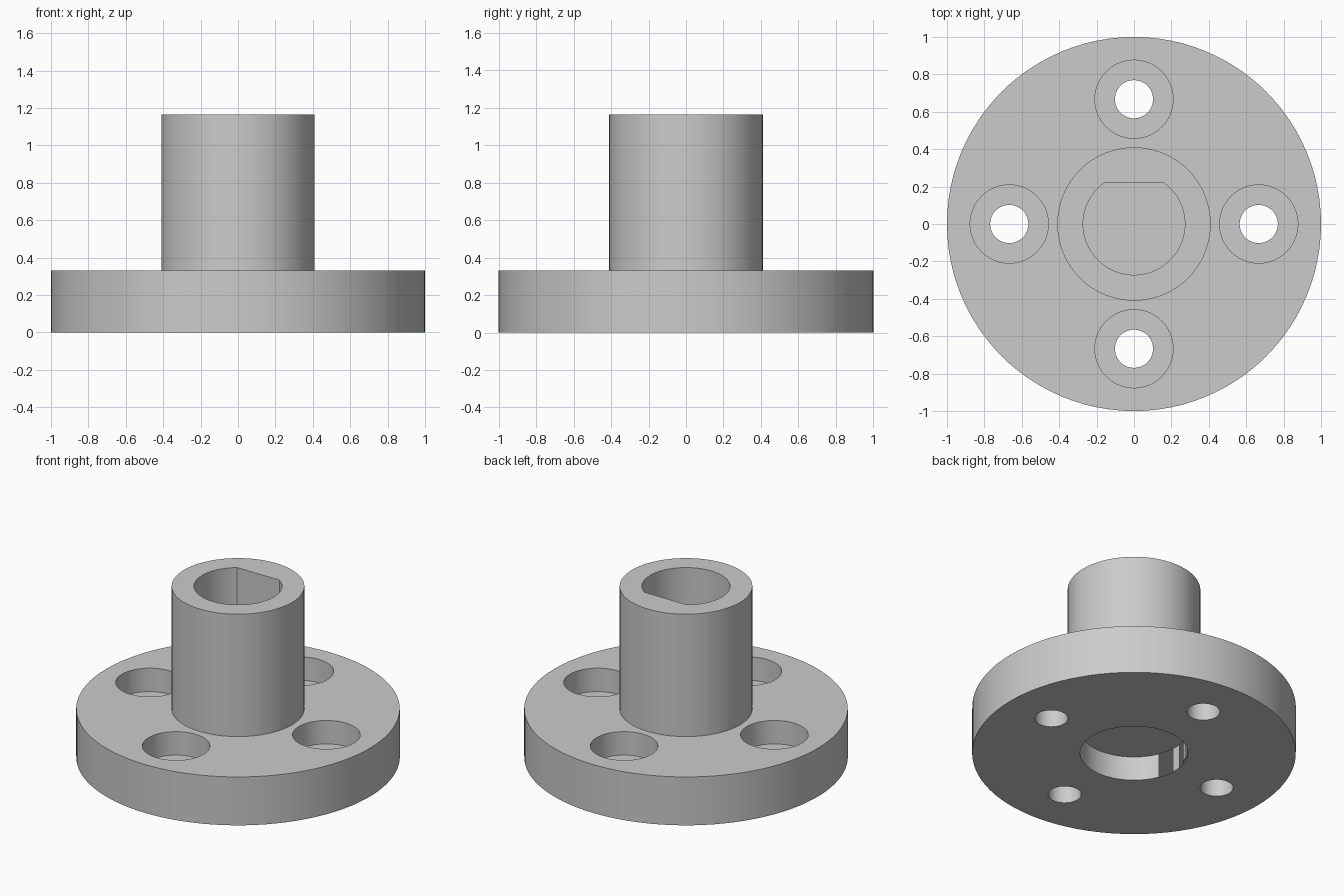
import bpy, bmesh, math
from mathutils import Vector

if "Cube" in bpy.data.objects:
    bpy.data.objects.remove(bpy.data.objects["Cube"], do_unlink=True)

FLANGE_TOP, HUB_TOP = 0.33, 1.165
SEGMENTS = 96

steel = bpy.data.materials.new("grey_metal")
steel.use_nodes = True
GREY = (0.6, 0.6, 0.6, 1)
steel.diffuse_color = GREY
steel.node_tree.nodes["Principled BSDF"].inputs["Base Color"].default_value = GREY


def link(name, bm):
    bmesh.ops.recalc_face_normals(bm, faces=bm.faces)
    mesh = bpy.data.meshes.new(name)
    bm.to_mesh(mesh)
    bm.free()
    mesh.materials.append(steel)
    obj = bpy.data.objects.new(name, mesh)
    bpy.context.collection.objects.link(obj)
    return obj


def cylinder(name, radius, z0, z1, x=0, y=0, flat=None):
    """Upright cylinder; flat trims it at that y to make a D section."""
    bm = bmesh.new()
    bmesh.ops.create_cone(bm, cap_ends=True, segments=SEGMENTS,
                          radius1=radius, radius2=radius, depth=z1 - z0)
    bmesh.ops.translate(bm, verts=bm.verts, vec=(x, y, (z0 + z1) / 2))
    if flat is not None:
        bmesh.ops.bisect_plane(bm, geom=bm.verts[:] + bm.edges[:] + bm.faces[:],
                               plane_co=(0, flat, 0), plane_no=(0, 1, 0), clear_outer=True)
        bmesh.ops.holes_fill(bm, edges=[e for e in bm.edges if e.is_boundary])
    return link(name, bm)


# Flange and hub as one turned profile
profile = [(0, 0), (1, 0), (1, FLANGE_TOP), (0.41, FLANGE_TOP), (0.41, HUB_TOP), (0, HUB_TOP)]
bm = bmesh.new()
points = [bm.verts.new((r, 0, z)) for r, z in profile]
edges = [bm.edges.new(pair) for pair in zip(points, points[1:])]
bmesh.ops.spin(bm, geom=points + edges, cent=(0, 0, 0), axis=(0, 0, 1),
               angle=math.tau, steps=SEGMENTS, use_merge=False)
bmesh.ops.remove_doubles(bm, verts=bm.verts, dist=1e-5)
body = link("flanged_hub", bm)

# Blind D bore from above and round recess from below
cutters = [cylinder("shaft_bore_cutter", 0.272, FLANGE_TOP, HUB_TOP + 0.1, flat=0.22),
           cylinder("bottom_recess_cutter", 0.333, -0.1, 0.165)]

# Four counterbored bolt holes
for i in range(4):
    a = i * math.pi / 2
    x, y = 0.667 * math.cos(a), 0.667 * math.sin(a)
    cutters.append(cylinder("bolt_hole_cutter", 0.102, -0.1, 0.5, x, y))
    cutters.append(cylinder("counterbore_cutter", 0.209, 0.17, 0.5, x, y))

# Apply the cuts, then remove the cutters
for cutter in cutters:
    cutter.hide_render = True
    cut = body.modifiers.new(cutter.name, 'BOOLEAN')
    cut.operation, cut.solver, cut.object = 'DIFFERENCE', 'EXACT', cutter
graph = bpy.context.evaluated_depsgraph_get()
result = bpy.data.meshes.new_from_object(body.evaluated_get(graph))
body.modifiers.clear()
body.data = result
for cutter in cutters:
    bpy.data.objects.remove(cutter, do_unlink=True)

# Smooth round walls with sharp rims
bpy.ops.object.select_all(action='DESELECT')
body.select_set(True)
bpy.context.view_layer.objects.active = body
bpy.ops.object.shade_smooth_by_angle(angle=math.radians(30))
